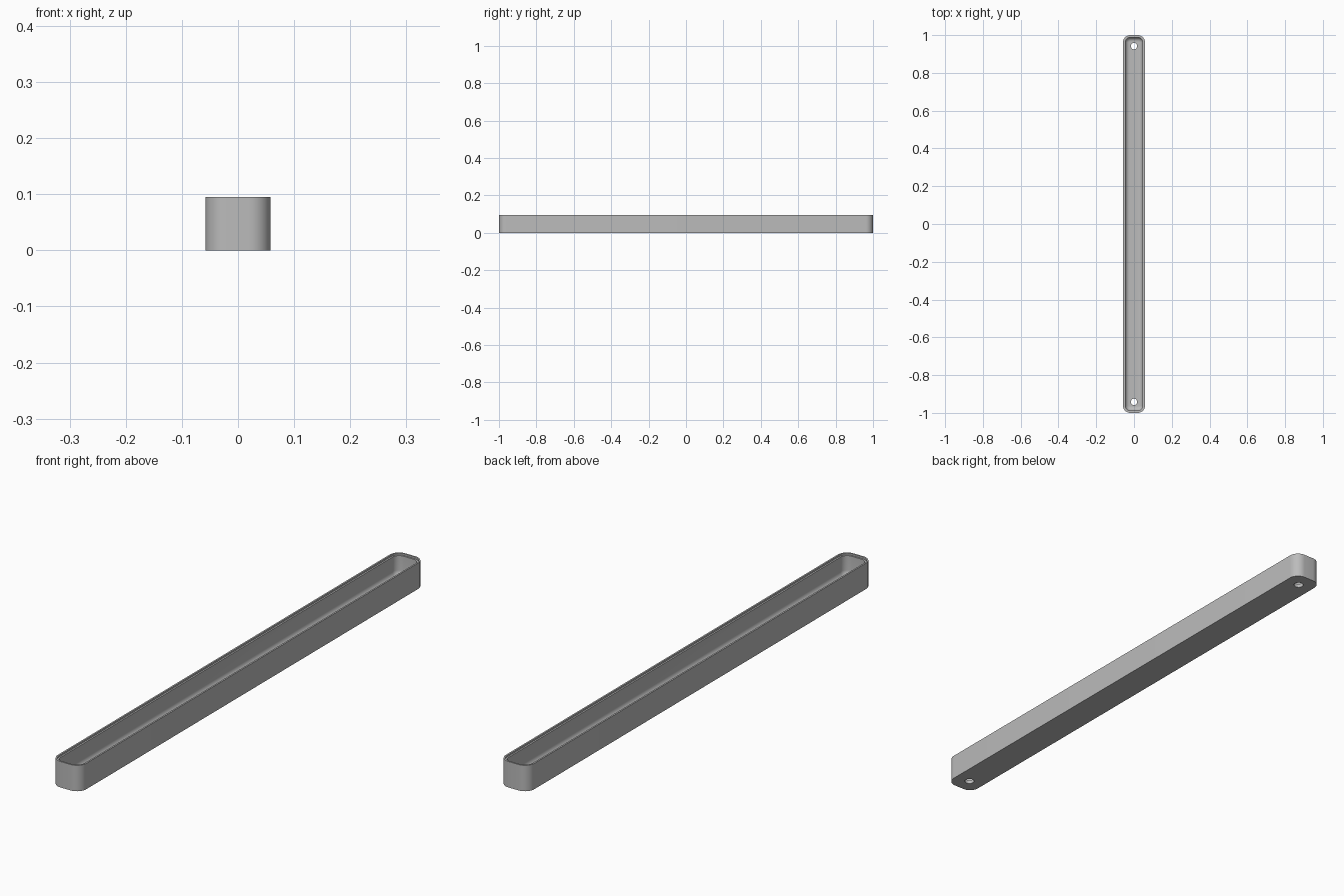
import bpy
import bmesh
import math

cube = bpy.data.objects.get("Cube")
if cube:
    bpy.data.objects.remove(cube, do_unlink=True)

HALF_W, HALF_L, HEIGHT, RADIUS = 0.058, 1.0, 0.095, 0.038
FLOOR, FILLET, WALL = 0.014, 0.022, 0.012
ARC = 10

grey = bpy.data.materials.new("plain grey")
grey.use_nodes = True
grey.diffuse_color = (0.5, 0.5, 0.5, 1)
grey.node_tree.nodes["Principled BSDF"].inputs["Base Color"].default_value = (0.5, 0.5, 0.5, 1)


def rounded_loop(bm, inset, z):
    """Rounded rectangle ring of vertices, inset from the outside."""
    r = max(RADIUS - inset, 0.004)
    cx, cy = HALF_W - inset - r, HALF_L - inset - r
    ring = []
    for quarter, (sx, sy) in enumerate(((1, 1), (-1, 1), (-1, -1), (1, -1))):
        for i in range(ARC + 1):
            a = (quarter + i / ARC) * math.pi / 2
            ring.append(bm.verts.new((sx * cx + r * math.cos(a), sy * cy + r * math.sin(a), z)))
    return ring


# Section of the tray: outer wall, stepped rim, inner wall, floor fillet
section = [(0, 0), (0, HEIGHT), (0.006, HEIGHT), (0.006, HEIGHT - 0.006), (WALL, HEIGHT - 0.006)]
for i in range(9):
    a = i / 8 * math.pi / 2
    section.append((WALL + FILLET * (1 - math.cos(a)), FLOOR + FILLET * (1 - math.sin(a))))

bm = bmesh.new()
rings = [rounded_loop(bm, inset, z) for inset, z in section]
for low, high in zip(rings, rings[1:]):
    for i in range(len(low)):
        j = (i + 1) % len(low)
        bm.faces.new((low[i], low[j], high[j], high[i]))
bm.faces.new(rings[0][::-1])
bm.faces.new(rings[-1])
bmesh.ops.recalc_face_normals(bm, faces=bm.faces)
mesh = bpy.data.meshes.new("tray")
bm.to_mesh(mesh)
bm.free()
mesh.materials.append(grey)
tray = bpy.data.objects.new("tray", mesh)
bpy.context.collection.objects.link(tray)

# Screw holes through the floor near both ends
for name, side in (("front_hole_cutter", -1), ("back_hole_cutter", 1)):
    bpy.ops.mesh.primitive_cylinder_add(vertices=32, radius=0.017, depth=0.06, location=(0, side * 0.942, 0))
    cutter = bpy.context.object
    cutter.name = name
    cutter.data.materials.append(grey)
    cutter.hide_render = True
    cutter.hide_set(True)
    cut = tray.modifiers.new(name, 'BOOLEAN')
    cut.operation, cut.solver, cut.object = 'DIFFERENCE', 'EXACT', cutter

# Apply the cuts, then smooth the rounded surfaces
bpy.ops.object.select_all(action='DESELECT')
tray.select_set(True)
bpy.context.view_layer.objects.active = tray
for cut in list(tray.modifiers):
    cutter = cut.object
    bpy.ops.object.modifier_apply(modifier=cut.name)
    bpy.data.objects.remove(cutter, do_unlink=True)
bpy.ops.object.shade_smooth_by_angle(angle=math.radians(35))
